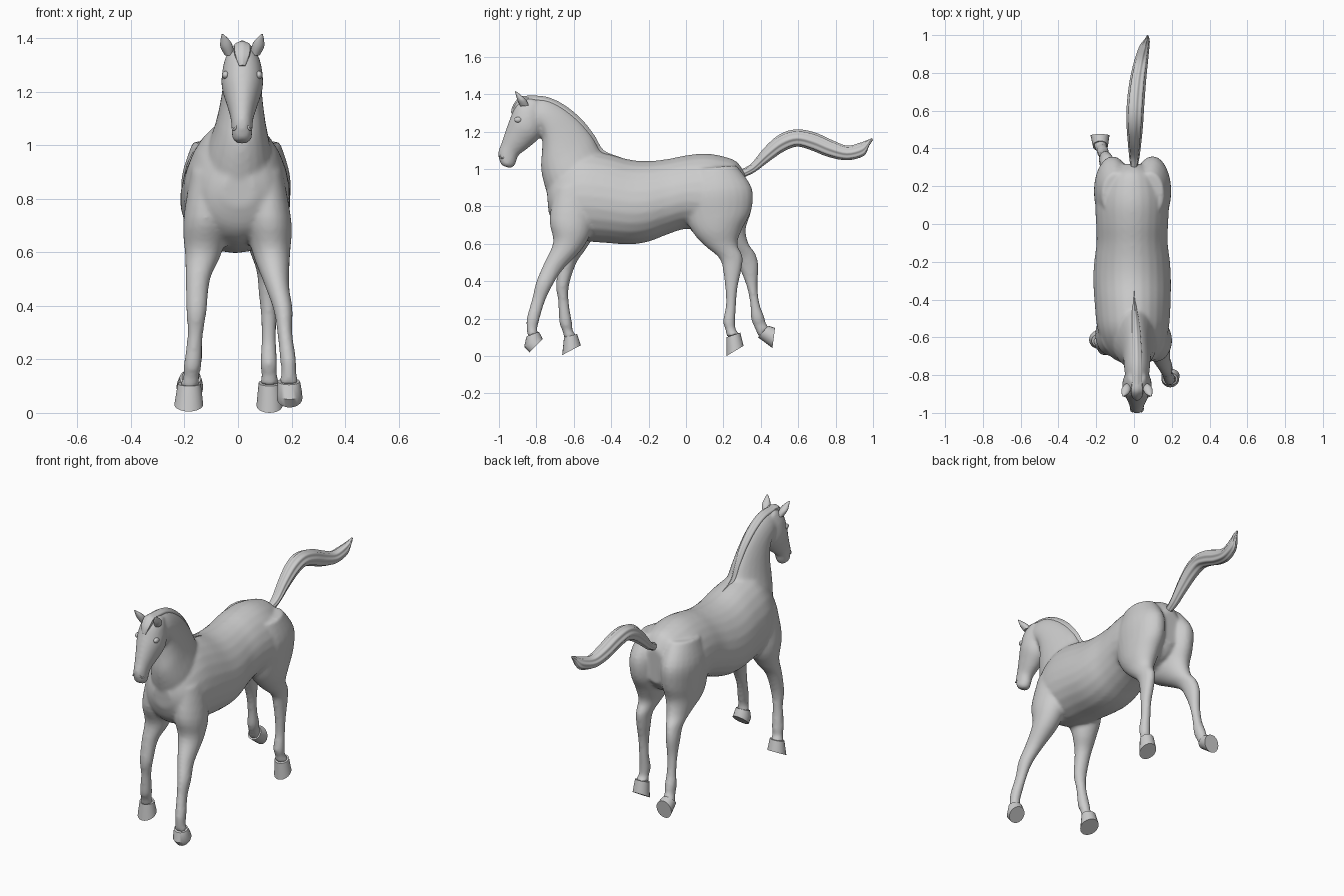
import bpy, bmesh, math
from mathutils import Vector


def spline(rows, sub):
    """Catmull-Rom interpolation of station rows."""
    out = []
    for i in range(len(rows) - 1):
        p0, p1, p2 = rows[max(i - 1, 0)], rows[i], rows[i + 1]
        p3 = rows[min(i + 2, len(rows) - 1)]
        for k in range(sub):
            t = k / sub
            out.append([0.5 * (2 * b + (c - a) * t + (2 * a - 5 * b + 4 * c - d) * t * t
                               + (3 * b - a - 3 * c + d) * t ** 3)
                        for a, b, c, d in zip(p0, p1, p2, p3)])
    return out + [list(rows[-1])]


def loft(name, rows, sub=4, n=24, egg=0.0, ridges=0, depth=0.0, sharp=40):
    """Skin oval rings; a row is (x, y1, z1, y2, z2, half_width): two opposite
    edge points in the side plane plus the centre and half width across it."""
    bm = bmesh.new()
    rings = []
    for x, ya, za, yb, zb, w in spline(rows, sub):
        a, b = Vector((x, ya, za)), Vector((x, yb, zb))
        c, h = (a + b) / 2, (a - b) / 2
        ring = []
        for k in range(n):
            t = 2 * math.pi * k / n
            r = 1 - depth * (0.5 - 0.5 * math.cos(ridges * t))
            side = Vector((w * math.sin(t) * (1 - egg * math.cos(t)), 0, 0))
            ring.append(bm.verts.new(c + (h * math.cos(t) + side) * r))
        rings.append(ring)
    for p, q in zip(rings, rings[1:]):
        for k in range(n):
            bm.faces.new((p[k], p[(k + 1) % n], q[(k + 1) % n], q[k]))
    bm.faces.new(rings[0])
    bm.faces.new(rings[-1])
    bmesh.ops.recalc_face_normals(bm, faces=bm.faces)
    me = bpy.data.meshes.new(name)
    bm.to_mesh(me)
    bm.free()
    ob = bpy.data.objects.new(name, me)
    bpy.context.collection.objects.link(ob)
    smooth(ob, sharp)
    return ob


def smooth(ob, angle):
    bpy.ops.object.select_all(action='DESELECT')
    ob.select_set(True)
    bpy.context.view_layer.objects.active = ob
    bpy.ops.object.shade_smooth_by_angle(angle=math.radians(angle))


# Torso: top and bottom points from rump to chest
torso = loft("body", [
    (-.01, .32, .97, .31, .76, .07), (-.01, .27, 1.04, .26, .70, .14),
    (-.01, .19, 1.07, .18, .67, .185), (-.01, .10, 1.083, .10, .665, .195),
    (-.01, 0, 1.073, 0, .68, .19), (-.01, -.10, 1.053, -.10, .65, .188),
    (-.01, -.20, 1.043, -.20, .612, .20), (-.01, -.30, 1.05, -.30, .597, .205),
    (-.007, -.43, 1.085, -.43, .605, .20), (-.005, -.55, 1.10, -.54, .615, .19),
    (0, -.64, 1.06, -.64, .64, .165), (.005, -.71, .98, -.70, .69, .125),
    (.005, -.745, .90, -.735, .77, .06)], egg=.12)

# Neck: throat and crest points
neck = loft("neck", [
    (0, -.70, .74, -.38, 1.06, .13), (.004, -.75, .89, -.45, 1.09, .118),
    (.01, -.775, 1.0, -.50, 1.175, .093), (.014, -.77, 1.10, -.57, 1.26, .077),
    (.016, -.77, 1.17, -.66, 1.335, .070), (.016, -.79, 1.21, -.75, 1.377, .066),
    (.016, -.85, 1.24, -.84, 1.38, .055)], egg=-.2)

# Head: nose line and jaw line points
head = loft("head", [
    (.016, -.84, 1.385, -.77, 1.34, .045), (.016, -.905, 1.352, -.757, 1.25, .070),
    (.016, -.937, 1.28, -.78, 1.172, .078), (.016, -.963, 1.21, -.84, 1.115, .060),
    (.015, -.985, 1.145, -.895, 1.072, .044), (.015, -1.004, 1.09, -.91, 1.03, .039),
    (.015, -.998, 1.045, -.925, 1.01, .036), (.015, -.985, 1.02, -.945, 1.005, .025)])

# Legs, each in its own stride: front and back points from top to coronet
legs = [
    loft("front_leg_right", [
        (.10, -.70, .90, -.50, .92, .065), (.115, -.73, .73, -.50, .70, .085),
        (.125, -.71, .61, -.55, .58, .07), (.145, -.757, .50, -.66, .46, .046),
        (.168, -.80, .40, -.715, .375, .036), (.175, -.822, .31, -.755, .29, .028),
        (.187, -.85, .21, -.785, .19, .030), (.19, -.853, .165, -.795, .145, .028),
        (.19, -.848, .105, -.79, .12, .036)]),
    loft("front_leg_left", [
        (-.11, -.68, .90, -.48, .92, .065), (-.12, -.70, .73, -.47, .70, .085),
        (-.13, -.66, .61, -.53, .58, .068), (-.15, -.677, .50, -.585, .50, .046),
        (-.155, -.695, .38, -.625, .38, .038), (-.16, -.683, .29, -.627, .29, .029),
        (-.17, -.678, .18, -.608, .17, .033), (-.175, -.663, .14, -.605, .135, .029),
        (-.182, -.65, .09, -.585, .11, .038)])]
for side, x0, shin in (
    ("right", .097, [
        (.10, .04, .655, .30, .68, .082), (.105, .10, .59, .275, .60, .058),
        (.11, .18, .52, .302, .535, .040), (.112, .20, .44, .298, .47, .035),
        (.115, .21, .36, .275, .36, .029), (.115, .213, .27, .268, .27, .027),
        (.115, .198, .185, .263, .185, .032), (.117, .21, .145, .267, .14, .029),
        (.118, .218, .10, .287, .12, .038)]),
    ("left", -.112, [
        (-.115, .04, .655, .32, .68, .082), (-.125, .15, .59, .335, .60, .058),
        (-.14, .25, .53, .37, .55, .041), (-.15, .29, .46, .388, .48, .036),
        (-.155, .325, .37, .382, .38, .029), (-.16, .343, .28, .393, .28, .028),
        (-.165, .348, .20, .417, .215, .032), (-.17, .365, .155, .427, .175, .029),
        (-.178, .39, .10, .445, .155, .037)])):
    thigh = [(x0 * .85, .04, 1.0, .27, 1.02, .075), (x0, -.01, .87, .352, .90, .098),
             (x0, 0, .74, .35, .78, .095)]
    legs.append(loft("hind_leg_" + side, thigh + shin))

# Blend torso, neck, head and legs into one skin
bpy.ops.object.select_all(action='DESELECT')
for ob in [torso, neck, head] + legs:
    ob.select_set(True)
bpy.context.view_layer.objects.active = torso
bpy.ops.object.join()
for m in list(torso.modifiers):
    torso.modifiers.remove(m)
rm = torso.modifiers.new("skin", 'REMESH')
rm.mode, rm.voxel_size, rm.use_smooth_shade = 'VOXEL', .010, True
sm = torso.modifiers.new("soften", 'SMOOTH')
sm.factor, sm.iterations = .5, 6
for name in ("skin", "soften"):
    bpy.ops.object.modifier_apply(modifier=name)
smooth(torso, 60)

# Hooves: coronet ring flaring to the sole
for name, rows in {
    "hoof_front_right": [(.19, -.853, .105, -.788, .13, .042), (.192, -.865, .05, -.775, .11, .047),
                         (.193, -.838, .02, -.766, .09, .048)],
    "hoof_front_left": [(-.182, -.652, .10, -.582, .118, .043), (-.184, -.662, .005, -.562, .058, .054)],
    "hoof_hind_right": [(.118, .216, .10, .29, .125, .041), (.118, .217, 0, .308, .055, .049)],
    "hoof_hind_left": [(-.178, .385, .10, .44, .162, .040), (-.18, .462, .043, .476, .15, .050)],
}.items():
    loft(name, rows, sub=1, n=20)

# Tail, a lifted bundle of hair with grooves
loft("tail", [
    (0, .30, 1.0, .32, .96, .02), (.002, .35, 1.03, .37, .985, .028),
    (.003, .42, 1.115, .45, 1.045, .036), (.004, .50, 1.185, .525, 1.095, .043),
    (.006, .59, 1.212, .595, 1.12, .046), (.012, .69, 1.195, .67, 1.10, .046),
    (.022, .78, 1.155, .76, 1.065, .043), (.037, .86, 1.125, .86, 1.047, .037),
    (.055, .93, 1.14, .95, 1.07, .027), (.068, .97, 1.155, .98, 1.125, .015),
    (.072, .995, 1.166, 1.0, 1.155, .004)], n=48, ridges=8, depth=.14, sharp=60)

# Mane along the crest, and forelock between the ears
loft("mane", [
    (0, -.35, 1.063, -.36, 1.04, .003), (.003, -.44, 1.10, -.48, 1.06, .014),
    (.008, -.49, 1.18, -.54, 1.14, .020), (.012, -.56, 1.268, -.60, 1.22, .024),
    (.015, -.655, 1.345, -.68, 1.29, .028), (.016, -.75, 1.387, -.76, 1.33, .030),
    (.016, -.85, 1.392, -.84, 1.34, .030)], n=32, ridges=6, depth=.12, sharp=60)
loft("forelock", [
    (.016, -.83, 1.39, -.83, 1.35, .028), (.016, -.885, 1.387, -.87, 1.34, .034),
    (.016, -.923, 1.345, -.895, 1.325, .030), (.016, -.937, 1.30, -.915, 1.29, .012)],
    n=24, ridges=6, depth=.1)

# Ears and eyes on both sides of the head
for side, s in (("right", 1), ("left", -1)):
    cx = .016
    loft("ear_" + side, [
        (cx + s * .048, -.885, 1.335, -.84, 1.34, .018), (cx + s * .058, -.90, 1.365, -.855, 1.37, .024),
        (cx + s * .064, -.908, 1.39, -.88, 1.393, .018), (cx + s * .074, -.914, 1.415, -.91, 1.417, .003)], n=14)
    bpy.ops.mesh.primitive_uv_sphere_add(segments=16, ring_count=10, radius=.017,
                                         location=(cx + s * .062, -.897, 1.263))
    eye = bpy.context.object
    eye.name = "eye_" + side
    eye.scale = (.8, 1.2, .9)
    smooth(eye, 60)
    # Nostril rims
    bpy.ops.mesh.primitive_torus_add(major_radius=.011, minor_radius=.004, major_segments=16, minor_segments=8,
                                     location=(.015 + s * .027, -.983, 1.068),
                                     rotation=(math.radians(20), s * math.radians(60), 0))
    bpy.context.object.name = "nostril_" + side
    smooth(bpy.context.object, 60)
